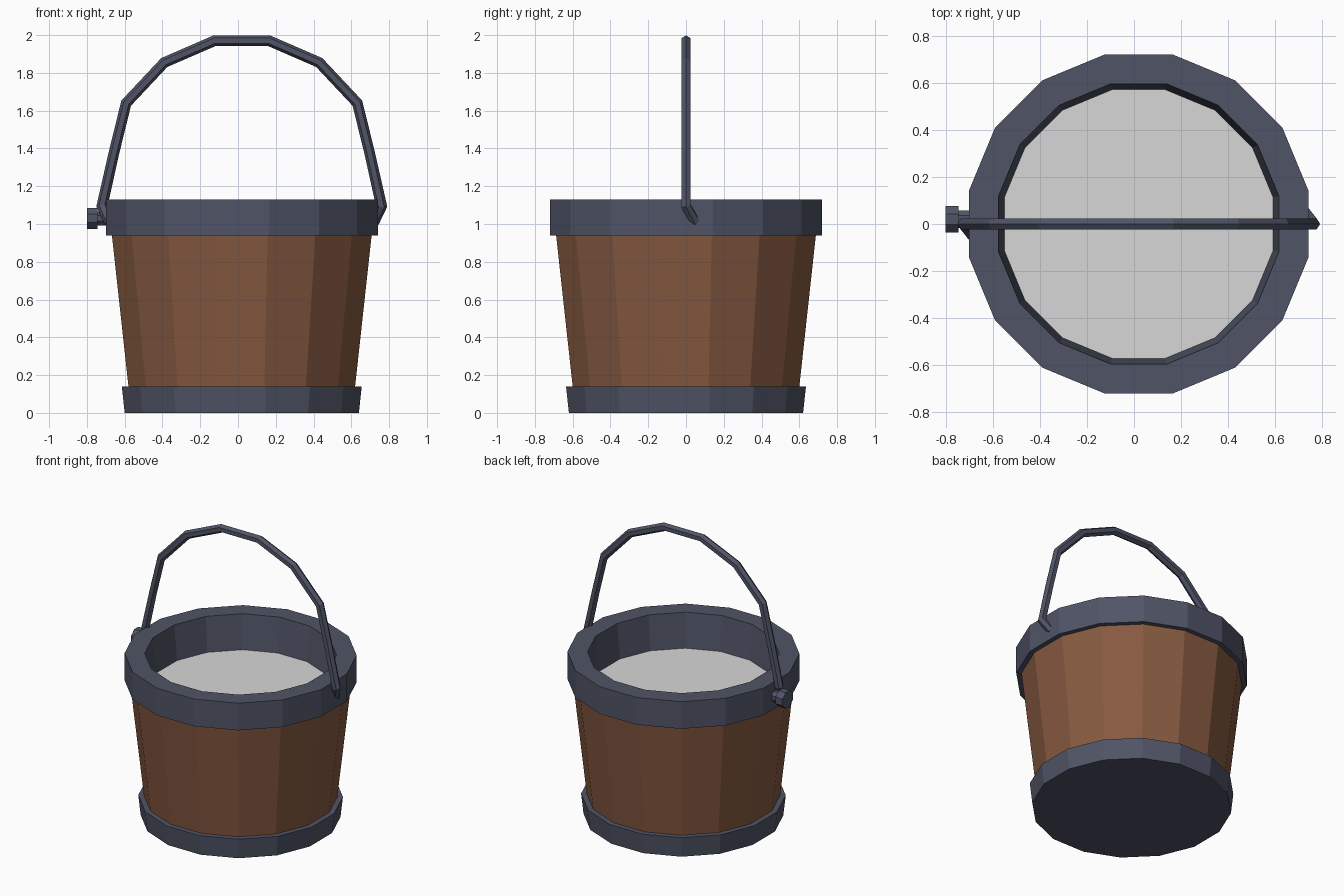
import bpy, bmesh, math
from mathutils import Vector, Matrix

if "Cube" in bpy.data.objects:
    bpy.data.objects.remove(bpy.data.objects["Cube"])

CX = 0.02      # bucket axis
SIDES = 16


def srgb_mat(name, rgb):
    lin = [((c / 255 + 0.055) / 1.055) ** 2.4 for c in rgb]
    m = bpy.data.materials.new(name)
    m.diffuse_color = (*lin, 1)
    m.use_nodes = True
    m.node_tree.nodes["Principled BSDF"].inputs["Base Color"].default_value = m.diffuse_color
    return m


metal = srgb_mat("dark metal", (80, 84, 102))
wood = srgb_mat("brown wood", (135, 90, 65))
liquid = srgb_mat("pale liquid", (215, 215, 215))


def add_object(name, bm, mat):
    me = bpy.data.meshes.new(name)
    bm.to_mesh(me)
    bm.free()
    me.materials.append(mat)
    ob = bpy.data.objects.new(name, me)
    bpy.context.collection.objects.link(ob)
    return ob


def lathe(name, profile, mat, cap_bottom=False, cap_top=False):
    """Revolve (flat distance, z) pairs into a 16-sided shell with flats on the axes."""
    bm = bmesh.new()
    cols = []
    for a in range(SIDES):
        t = (a + 0.5) * 2 * math.pi / SIDES
        k = 1 / math.cos(math.pi / SIDES)
        cols.append([bm.verts.new((CX + r * k * math.cos(t), r * k * math.sin(t), z))
                     for r, z in profile])
    for a in range(SIDES):
        p, q = cols[a], cols[(a + 1) % SIDES]
        for j in range(len(profile) - 1):
            bm.faces.new((p[j], q[j], q[j + 1], p[j + 1]))
    if cap_bottom:
        bm.faces.new([c[0] for c in reversed(cols)])
    if cap_top:
        bm.faces.new([c[-1] for c in cols])
    return add_object(name, bm, mat)


def tube(name, path, radius, mat, n=6):
    """Sweep an n-sided section along a path, mitred at the corners."""
    bm = bmesh.new()
    rings = []
    for i, p in enumerate(path):
        d0 = (p - path[max(i - 1, 0)]).normalized()
        d1 = (path[min(i + 1, len(path) - 1)] - p).normalized()
        t = (d0 + d1).normalized()
        inner = 0 < i < len(path) - 1
        miter = 1 / max(t.dot(d1), 0.8) if inner else 1
        side = Vector((0, 1, 0))
        side = (side - t * side.dot(t)).normalized()
        up = t.cross(side)
        rings.append([bm.verts.new(p + radius * (up * math.cos(a) * miter + side * math.sin(a)))
                      for a in (2 * math.pi * k / n for k in range(n))])
    for r, s in zip(rings, rings[1:]):
        for k in range(n):
            bm.faces.new((r[k], r[(k + 1) % n], s[(k + 1) % n], s[k]))
    bm.faces.new(rings[0])
    bm.faces.new(rings[-1])
    bmesh.ops.recalc_face_normals(bm, faces=bm.faces)
    return add_object(name, bm, mat)


# Bucket shell
lathe("bottom_band", [(0.62, 0), (0.635, 0.14), (0.60, 0.14)], metal, cap_bottom=True)
lathe("wooden_body", [(0.60, 0.14), (0.6875, 0.94)], wood)
lathe("top_band", [(0.6875, 0.94), (0.72, 0.94), (0.72, 1.13),
                   (0.595, 1.13), (0.57, 0.89)], metal)
lathe("liquid_surface", [(0.57, 0.89)], liquid, cap_top=True)

# Handle: right half, turned half a circle for the left half
half = [(0.145, 0, 1.97), (0.41, 0, 1.855), (0.612, 0, 1.64),
        (0.676, 0, 1.38), (0.74, 0, 1.095), (0.70, 0.05, 1.01)]
path = [Vector((CX - x, -y, z)) for x, y, z in reversed(half)]
path += [Vector((CX + x, y, z)) for x, y, z in half]
tube("handle", path, 0.028, metal)

# Pivot pin on the left side: shaft and head
for name, x0, x1, r in (("pin_shaft", -0.75, -0.69, 0.04), ("pin_head", -0.80, -0.745, 0.06)):
    bm = bmesh.new()
    m = (Matrix.Translation(((x0 + x1) / 2, 0.02, 1.03))
         @ Matrix.Rotation(math.pi / 2, 4, 'Y') @ Matrix.Rotation(math.pi / 8, 4, 'Z'))
    bmesh.ops.create_cone(bm, cap_ends=True, segments=8, radius1=r, radius2=r,
                          depth=x1 - x0, matrix=m)
    add_object(name, bm, metal)
